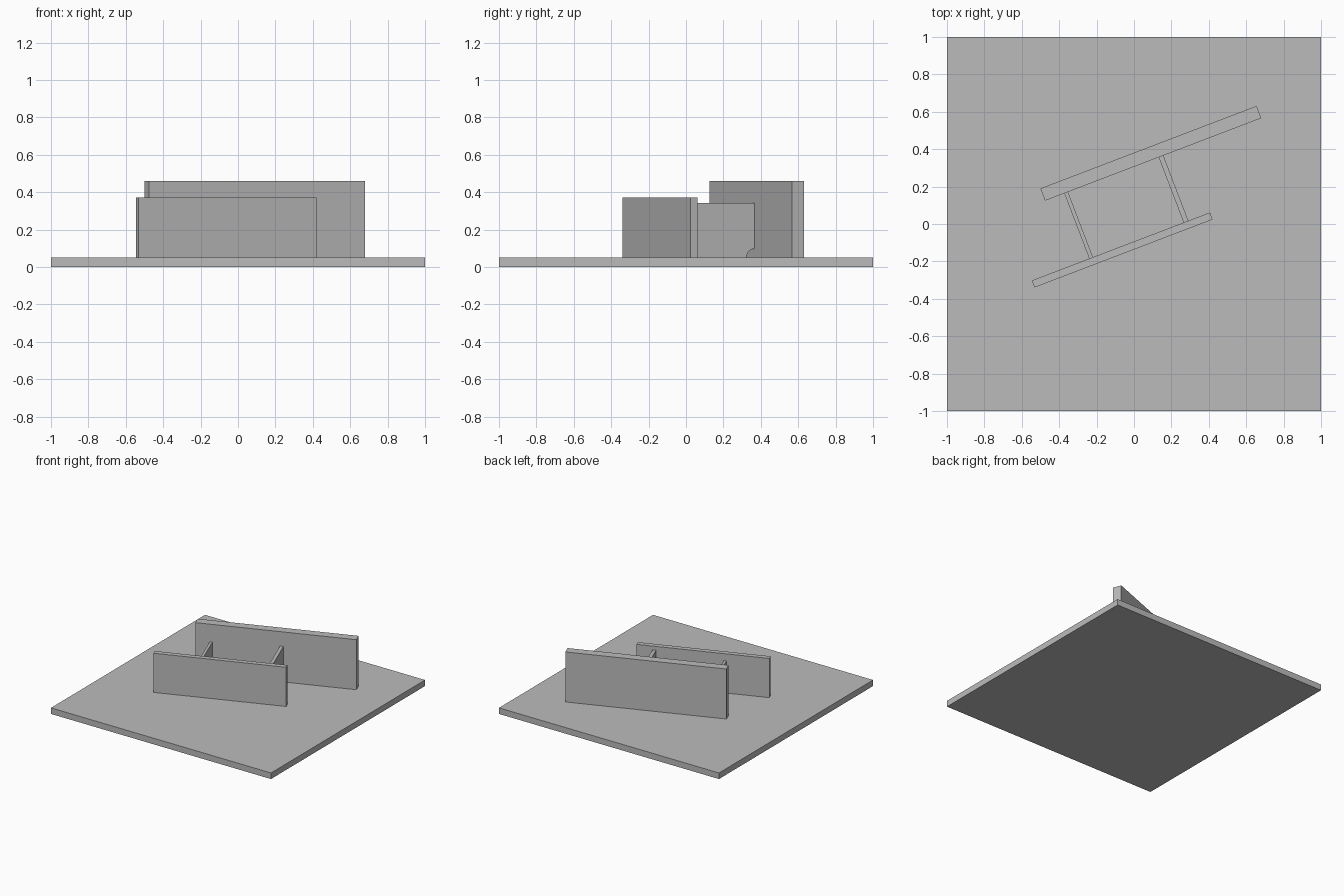
import bpy, bmesh, math
from mathutils import Matrix

cube = bpy.data.objects.get("Cube")
if cube:
    bpy.data.objects.remove(cube, do_unlink=True)

steel = bpy.data.materials.new("plain_grey")
steel.use_nodes = True
GREY = (0.5, 0.5, 0.5, 1)
steel.diffuse_color = GREY
steel.node_tree.nodes["Principled BSDF"].inputs["Base Color"].default_value = GREY

TURN = Matrix.Rotation(math.radians(20.9), 4, "Z")
FLOOR = 0.05


def add_object(name, bm, matrix):
    bmesh.ops.recalc_face_normals(bm, faces=bm.faces)
    mesh = bpy.data.meshes.new(name)
    bm.to_mesh(mesh)
    bm.free()
    mesh.materials.append(steel)
    obj = bpy.data.objects.new(name, mesh)
    obj.matrix_world = matrix
    bpy.context.collection.objects.link(obj)
    return obj


def plate(name, center, size, z0, turn):
    bm = bmesh.new()
    bmesh.ops.create_cube(bm, size=1)
    bmesh.ops.scale(bm, vec=size, verts=bm.verts)
    place = Matrix.Translation((center[0], center[1], z0 + size[2] / 2))
    return add_object(name, bm, place @ turn)


def rib(name, u, thickness, v0, v1, top, notch=0.048, steps=10):
    """Upright web with a quarter-round relief in both lower corners."""
    arc = [math.pi / 2 * i / steps for i in range(steps + 1)]
    profile = [(v0 + notch * math.sin(a), FLOOR + notch * math.cos(a)) for a in arc]
    profile += [(v1 - notch * math.cos(a), FLOOR + notch * math.sin(a)) for a in arc]
    profile += [(v1, top), (v0, top)]
    bm = bmesh.new()
    face = bm.faces.new([bm.verts.new((u - thickness / 2, v, z)) for v, z in profile])
    side = bmesh.ops.extrude_face_region(bm, geom=[face], use_keep_orig=True)["geom"]
    moved = [g for g in side if isinstance(g, bmesh.types.BMVert)]
    bmesh.ops.translate(bm, vec=(thickness, 0, 0), verts=moved)
    return add_object(name, bm, TURN)


# Base and the two long upright plates
plate("base_plate", (0, 0), (2, 2, FLOOR), 0, Matrix.Identity(4))
plate("front_plate", (-0.063, -0.139), (1.02, 0.04, 0.322), FLOOR, TURN)
plate("back_plate", (0.09, 0.378), (1.237, 0.07, 0.411), FLOOR, TURN)

# Cross ribs between the plates
rib("right_rib", -0.279, 0.021, -0.088, 0.288, 0.315)
rib("left_rib", 0.264, 0.027, -0.088, 0.288, 0.342)
